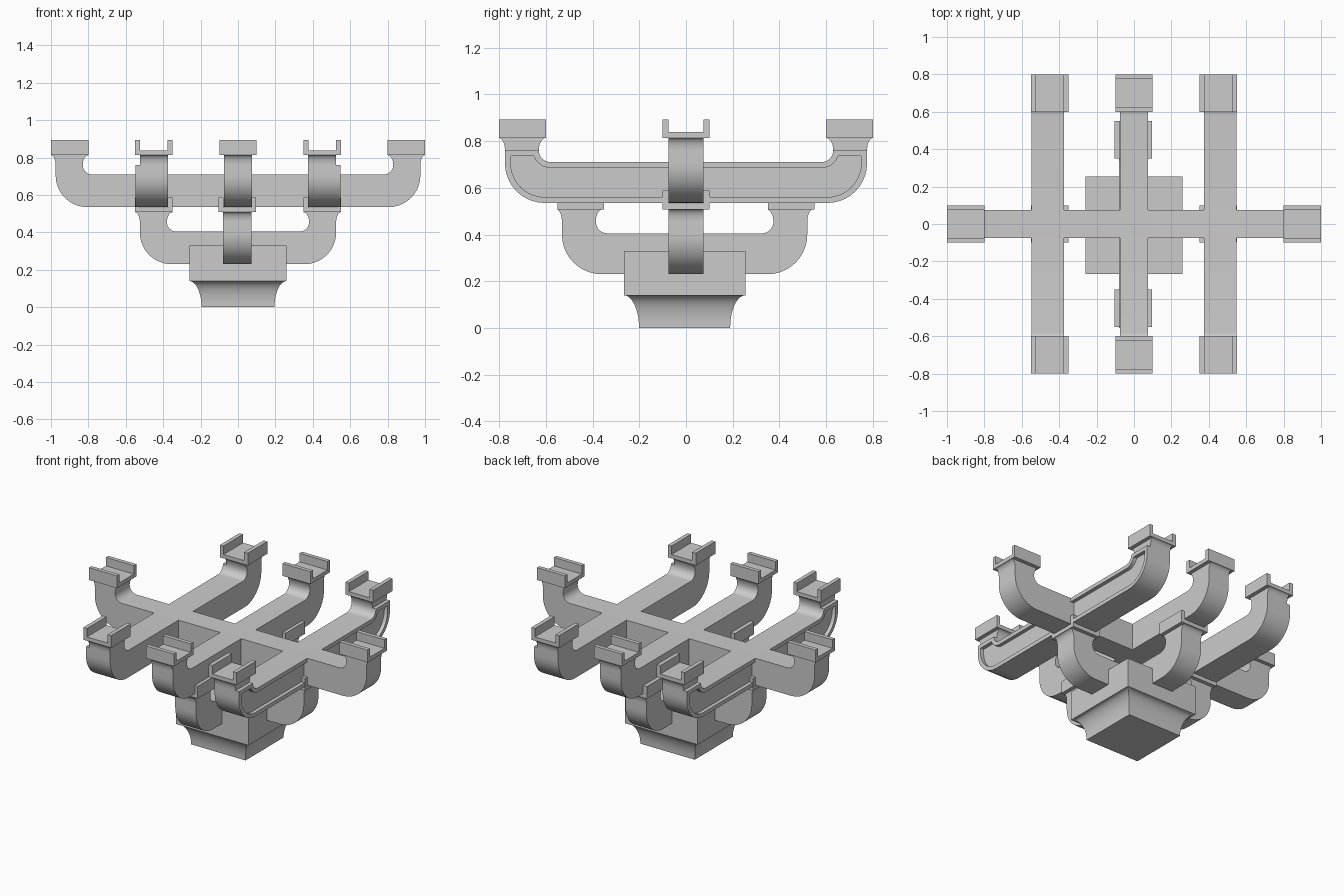
import bpy, bmesh
from math import sin, cos, asin, pi, radians
from mathutils import Vector

if "Cube" in bpy.data.objects:
    bpy.data.objects.remove(bpy.data.objects["Cube"])

N = 10  # segments per curve


def arc(cx, cz, rx, rz, a0, a1):
    return [(cx + rx * cos(a0 + (a1 - a0) * i / N), cz + rz * sin(a0 + (a1 - a0) * i / N))
            for i in range(N + 1)]


def mirror(half):
    return half + [(-d, z) for d, z in reversed(half)]


def finish(bm, name):
    bmesh.ops.remove_doubles(bm, verts=bm.verts, dist=1e-5)
    bmesh.ops.recalc_face_normals(bm, faces=bm.faces)
    me = bpy.data.meshes.new(name)
    bm.to_mesh(me)
    bm.free()
    ob = bpy.data.objects.new(name, me)
    bpy.context.collection.objects.link(ob)
    return ob


def place(d, s, z, axis):
    # d runs along the arm, s across it
    return Vector((d, s, z)) if axis == 'x' else Vector((s, d, z))


def lower_curve(e, o):
    return arc(e - .195, .17, .17 - o, .17 - o, -pi / 2, 0)


def elbow(e, o):
    r = .05 + o
    return arc(e - .22, .225, r, r, -asin(o / r), -pi / 2)


def arm(name, e, z0, axis, across=0, shift=0, w=.075):
    # bracket arm with upturned ends, extruded sideways
    half = (lower_curve(e, 0) + arc(e, .225, -.025, .053, 0, pi / 2)
            + arc(e - .2, .225, .03, .053, pi / 2, 0) + elbow(e, 0))
    bm = bmesh.new()
    vs = [bm.verts.new(place(d + shift, across - w, z + z0, axis)) for d, z in mirror(half)]
    bmesh.ops.remove_doubles(bm, verts=vs, dist=1e-5)
    f = bm.faces.new([v for v in vs if v.is_valid])
    ext = bmesh.ops.extrude_face_region(bm, geom=[f])
    bmesh.ops.translate(bm, verts=[g for g in ext['geom'] if isinstance(g, bmesh.types.BMVert)],
                        vec=place(0, 2 * w, 0, axis))
    finish(bm, name)


def box(bm, x0, x1, y0, y1, z0, z1):
    r = bmesh.ops.create_cube(bm, size=1)
    for v in r['verts']:
        v.co = Vector(((x0 + x1) / 2 + v.co.x * (x1 - x0), (y0 + y1) / 2 + v.co.y * (y1 - y0),
                       (z0 + z1) / 2 + v.co.z * (z1 - z0)))


def cap(name, x, y, z, slot):
    # small bearing block: U slot along x or y, or four corner posts for a cross slot
    bm = bmesh.new()
    if slot == 'cross':
        box(bm, x - .1, x + .1, y - .1, y + .1, z, z + .025)
        for sx in (-1, 1):
            for sy in (-1, 1):
                cx, cy = x + sx * .0875, y + sy * .0875
                box(bm, cx - .0125, cx + .0125, cy - .0125, cy + .0125, z + .025, z + .08)
        finish(bm, name)
        return
    prof = [(-.1, 0), (.1, 0), (.1, .08), (.074, .08), (.074, .025),
            (-.074, .025), (-.074, .08), (-.1, .08)]
    f = bm.faces.new([bm.verts.new(Vector((x, y, z)) + place(-.1, s, h, slot)) for s, h in prof])
    ext = bmesh.ops.extrude_face_region(bm, geom=[f])
    bmesh.ops.translate(bm, verts=[g for g in ext['geom'] if isinstance(g, bmesh.types.BMVert)],
                        vec=place(.2, 0, 0, slot))
    finish(bm, name)


def rim(name, e, z0, x0, x1):
    # raised border around the outer face of a side arm
    def outline(o):
        return mirror(lower_curve(e, o) + [(e - .025 - o, .225 - o)] + elbow(e, o))
    bm = bmesh.new()
    loops = [[bm.verts.new((x, d, z + z0)) for d, z in outline(o)]
             for x, o in ((x0, 0), (x1, 0), (x1, .025), (x0, .025))]
    n = len(loops[0])
    for a in range(4):
        p, q = loops[a], loops[(a + 1) % 4]
        for i in range(n):
            j = (i + 1) % n
            bm.faces.new((p[i], p[j], q[j], q[i]))
    finish(bm, name)


# Base block with concave flared foot
YC = -.006
bm = bmesh.new()
rings = [(.26 - .065 * cos(t), .14 * sin(t)) for t in [i / N * pi / 2 for i in range(N + 1)]]
rings.append((.26, .33))
loops = [[bm.verts.new((sx * h, sy * h + YC, z)) for sx, sy in ((-1, -1), (1, -1), (1, 1), (-1, 1))]
         for h, z in rings]
for p, q in zip(loops, loops[1:]):
    for i in range(4):
        j = (i + 1) % 4
        bm.faces.new((p[i], p[j], q[j], q[i]))
bm.faces.new(loops[0])
bm.faces.new(loops[-1])
finish(bm, "base_block")

# Lower crossing arms and their caps
LOW, UP, CAP = .23, .535, .278
arm("lower_arm_x", .55, LOW, 'x')
arm("lower_arm_y", .55, LOW, 'y', across=-.004, shift=YC)
for s in (-1, 1):
    cap("lower_cap_side", s * .45, 0, LOW + CAP, 'cross')
    cap("lower_cap_end", -.004, s * .45, LOW + CAP, 'y')

# Upper long arm, middle arm and two side arms with rims
arm("upper_arm_x", 1.0, UP, 'x')
arm("upper_arm_middle", .8, UP, 'y')
for s in (-1, 1):
    cap("upper_cap_side", s * .9, 0, UP + CAP, 'x')
    cap("upper_cap_middle", 0, s * .7, UP + CAP, 'x')
    arm("upper_arm_outer", .8, UP, 'y', across=s * .45)
    rim("outer_arm_rim", .8, UP, s * .525, s * .549)
    for t in (-1, 1):
        cap("upper_cap_corner", s * .45, t * .7, UP + CAP, 'y')

# Smooth curves, sharp edges
for ob in bpy.context.collection.objects:
    ob.select_set(True)
    bpy.context.view_layer.objects.active = ob
bpy.ops.object.shade_smooth_by_angle(angle=radians(30))
